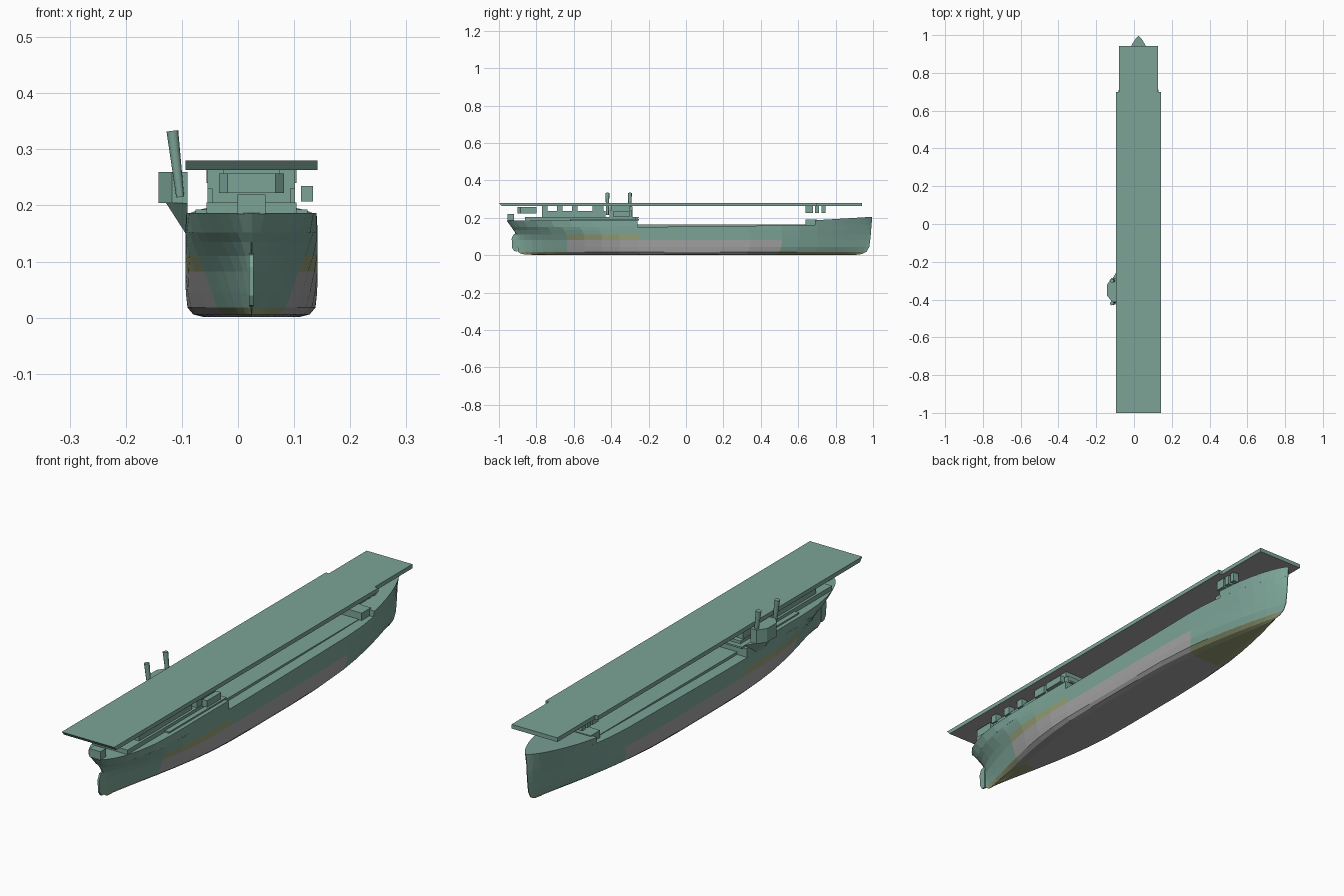
import bpy, bmesh, math
from mathutils import Vector

if "Cube" in bpy.data.objects:
    bpy.data.objects.remove(bpy.data.objects["Cube"])

CX = 0.024  # ship centreline


def mat(name, c):
    m = bpy.data.materials.new(name)
    m.diffuse_color = (*c, 1)
    m.use_nodes = True
    m.node_tree.nodes["Principled BSDF"].inputs["Base Color"].default_value = m.diffuse_color
    return m


GREEN = mat("sea_green", (0.20, 0.37, 0.31))
GREY = mat("bottom_grey", (0.36, 0.36, 0.36))
OLIVE = mat("olive_band", (0.30, 0.34, 0.18))
MATS = [GREEN, GREY, OLIVE]


def finish(name, bm):
    bmesh.ops.recalc_face_normals(bm, faces=bm.faces)
    me = bpy.data.meshes.new(name)
    bm.to_mesh(me)
    bm.free()
    ob = bpy.data.objects.new(name, me)
    bpy.context.collection.objects.link(ob)
    for m in MATS:
        me.materials.append(m)
    return ob


def prism(name, pts, axis, lo, hi):
    """Extrude a 2D outline along an axis."""
    bm = bmesh.new()
    def p(a, b, c):
        return {'x': (c, a, b), 'y': (a, c, b), 'z': (a, b, c)}[axis]
    A = [bm.verts.new(p(a, b, lo)) for a, b in pts]
    B = [bm.verts.new(p(a, b, hi)) for a, b in pts]
    bm.faces.new(A)
    bm.faces.new(B)
    n = len(pts)
    for i in range(n):
        bm.faces.new((A[i], A[(i + 1) % n], B[(i + 1) % n], B[i]))
    return finish(name, bm)


def box(name, x0, x1, y0, y1, z0, z1):
    return prism(name, [(x0, y0), (x1, y0), (x1, y1), (x0, y1)], 'z', z0, z1)


# Hull waterlines: z, stern y, bow y, half beam, run length, run power, entry length, entry power
LV = [(0.001, -0.80, 0.90, 0.085, 0.75, 1.5, 0.80, 1.3),
      (0.006, -0.88, 0.94, 0.104, 0.72, 1.4, 0.75, 1.2),
      (0.018, -0.898, 0.965, 0.114, 0.68, 1.3, 0.70, 1.1),
      (0.045, -0.90, 0.98, 0.117, 0.65, 1.15, 0.66, 1.0),
      (0.082, -0.90, 0.985, 0.118, 0.58, 1.0, 0.62, 0.95),
      (0.110, -0.905, 0.988, 0.118, 0.50, 0.85, 0.58, 0.9),
      (0.135, -0.92, 0.990, 0.118, 0.44, 0.7, 0.54, 0.85),
      (0.152, -0.935, 0.992, 0.118, 0.40, 0.6, 0.50, 0.8),
      (0.187, -0.96, 0.996, 0.116, 0.34, 0.5, 0.44, 0.75)]


def half_beam(L, y):
    _, ys, yb, B, run, rp, ent, ep = L
    s = min(1, max(0, (y - ys) / run))
    e = min(1, max(0, (yb - y) / ent))
    return max(0.0012, B * (1 - (1 - s) ** 2) ** rp * (1 - (1 - e) ** 2) ** ep)


def loft(name, levels, us, y0=None, y1=None, sheer=None):
    """Skin the waterlines with rings running port to starboard."""
    bm = bmesh.new()
    rings = []
    for u in us:
        left, right = [], []
        for k, L in enumerate(levels):
            a = L[1] if y0 is None else y0
            b = L[2] if y1 is None else y1
            y = a + (b - a) * u
            w = half_beam(L, y)
            z = L[0] + (sheer(y, k == len(levels) - 1) if sheer else 0)
            left.append(bm.verts.new((CX - w, y, z)))
            right.append(bm.verts.new((CX + w, y, z)))
        rings.append(left[::-1] + right)
    n = len(rings[0])
    for r, q in zip(rings, rings[1:]):
        for i in range(n):
            j = (i + 1) % n
            f = bm.faces.new((r[i], r[j], q[j], q[i]))
            c = f.calc_center_median()
            if -0.65 < c.y < 0.51 and c.z < 0.082:
                f.material_index = 1
            elif (-0.66 < c.y < -0.26 and 0.08 < c.z < 0.11) or c.z < 0.016:
                f.material_index = 2
    bm.faces.new(rings[0])
    bm.faces.new(rings[-1])
    return finish(name, bm)


# Hull, raised stern and raised bow
US = [0, .008, .02, .04, .07, .10, .14, .19, .24, .29, .345, .42, .5, .58, .66, .75,
      .80, .85, .89, .925, .955, .975, .99, 1]
rise = lambda y: 0.013 * max(0, (y + 0.1) / 1.1)
hull = loft("hull", LV[:8], US, sheer=lambda y, top: rise(y) if top else 0)
ends = [0, .01, .03, .07, .13, .22, .34, .48, .65, .82, 1]
loft("raised_stern", LV[7:], ends, y1=-0.26)
loft("raised_bow", LV[7:], [1 - u for u in ends[::-1]], y0=0.69,
     sheer=lambda y, top: 0.018 * max(0, (y - 0.69) / 0.3) if top else rise(y))

# Rudder
prism("rudder", [(-.902, .02), (-.918, .022), (-.93, .04), (-.932, .09), (-.922, .112), (-.902, .115)],
      'x', CX - .004, CX + .004)

# Flight deck with grey underside
plan = [(-.094, -1), (.142, -1), (.142, .70), (.126, .70), (.126, .942), (-.08, .942), (-.08, .70), (-.094, .70)]
deck = prism("flight_deck", plan, 'z', .263, .280)
for f in deck.data.polygons:
    if f.normal.z < -.5:
        f.material_index = 1
for v in deck.data.vertices:
    if v.co.y < -.99 and v.co.z < .27:
        v.co.y += .015


def centred(name, w, y0, y1, z0, z1):
    return box(name, CX - w, CX + w, y0, y1, z0, z1)


# Main deck trunk and bow break houses
centred("deck_trunk", .072, -.26, .66, .145, .163)
centred("bow_break_house", .085, .64, .70, .155, .191)
for s in (-1, 1):
    for i, (a, b) in enumerate([(.64, .68), (.69, .712), (.725, .745)]):
        x = CX + s * .066
        box(f"bow_locker_{i}_{s}", x - .012, x + .012, a, b, .225, .263)

# Stern deckhouses
centred("stern_box", .025, -.955, -.92, .185, .22)
centred("deckhouse_lip", .10, -.62, -.25, .186, .193)
centred("lower_deckhouse", .08, -.86, -.27, .185, .205)
centred("upper_deckhouse", .07, -.77, -.43, .205, .237)
c = .015
y0, y1, w = -.90, -.80, .058
prism("aft_house", [(CX - w + c, y0), (CX + w - c, y0), (CX + w, y0 + c), (CX + w, y1),
                    (CX - w, y1), (CX - w, y0 + c)], 'z', .222, .257)
centred("bridge_base", .078, -.41, -.29, .20, .24)
centred("bridge_top", .08, -.40, -.30, .24, .263)
for i, (a, b) in enumerate([(-.77, -.74), (-.69, -.66), (-.61, -.58), (-.50, -.44)]):
    for s in (-1, 1):
        x = CX + s * .064
        box(f"vent_house_{i}_{s}", x - .014, x + .014, a, b, .23, .263)
box("side_locker", .112, .134, -.39, -.30, .207, .235)

# Island on the port edge with its sponson
prism("island", [(-.09, -.41), (-.118, -.41), (-.142, -.38), (-.142, -.32), (-.118, -.285), (-.09, -.285)],
      'z', .204, .26)
bm = bmesh.new()
top = [bm.verts.new((x, y, .204)) for x, y in
       [(-.09, -.43), (-.128, -.38), (-.128, -.31), (-.09, -.25)]]
low = [bm.verts.new((-.09, y, .145)) for y in (-.37, -.32)]
bm.faces.new(top)
bm.faces.new((top[0], top[1], low[0]))
bm.faces.new((top[1], top[2], low[1], low[0]))
bm.faces.new((top[2], top[3], low[1]))
bm.faces.new((top[3], top[0], low[0], low[1]))
finish("sponson", bm)

# Outward-leaning funnels
for i, y in enumerate((-.42, -.30)):
    a, b = Vector((-.103, y, .215)), Vector((-.117, y, .333))
    bpy.ops.mesh.primitive_cone_add(vertices=12, radius1=.007, radius2=.0105, depth=(b - a).length,
                                    location=(a + b) / 2,
                                    rotation=(b - a).to_track_quat('Z', 'Y').to_euler())
    ob = bpy.context.object
    ob.name = f"funnel_{i}"
    ob.data.materials.append(GREEN)
    bpy.ops.object.shade_smooth_by_angle()
